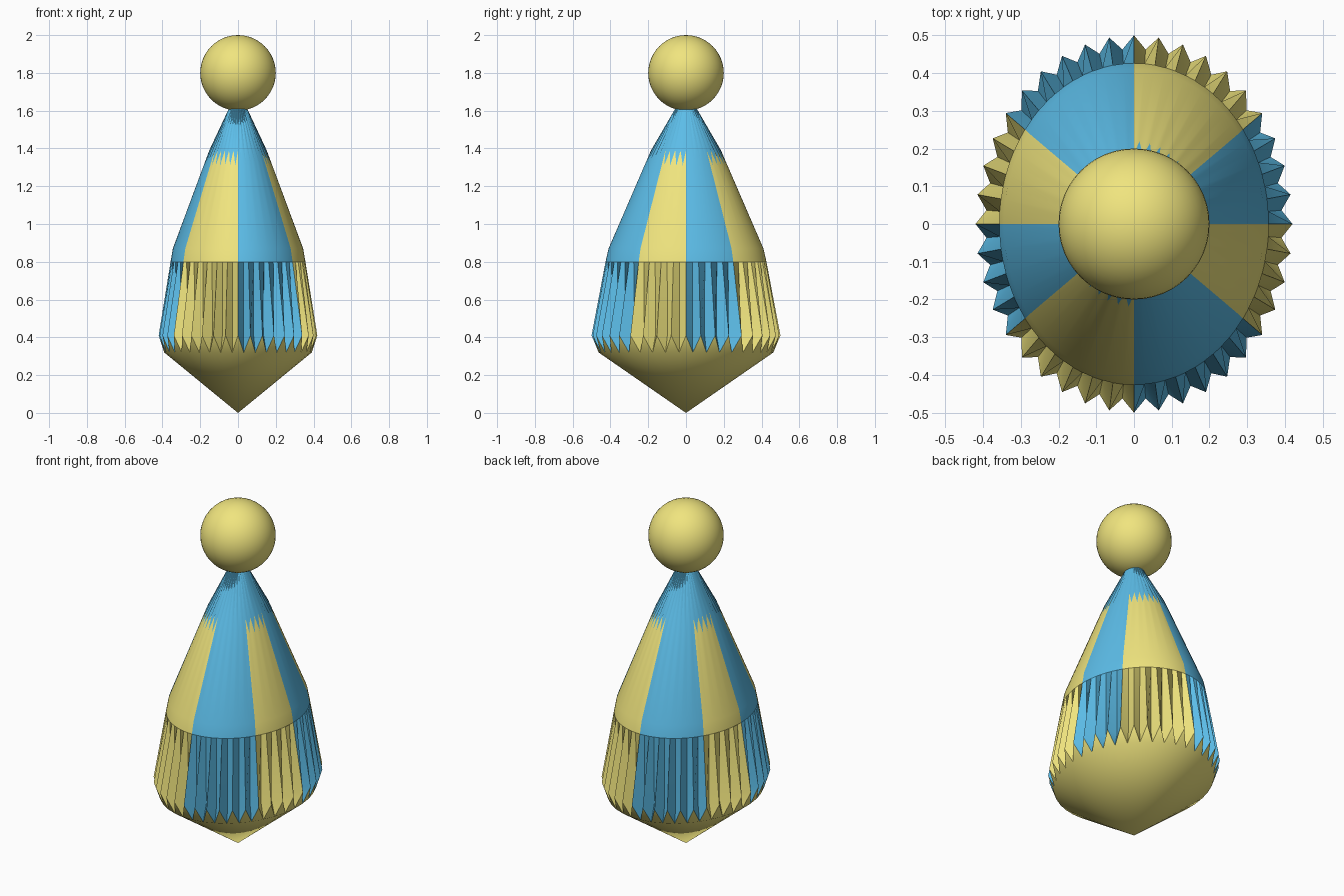
import bpy, bmesh
from math import sin, cos, pi, radians

if "Cube" in bpy.data.objects:
    bpy.data.objects.remove(bpy.data.objects["Cube"])

N = 40  # pleats around the body


def material(name, rgb):
    m = bpy.data.materials.new(name)
    m.diffuse_color = (*rgb, 1)
    m.use_nodes = True
    m.node_tree.nodes["Principled BSDF"].inputs["Base Color"].default_value = m.diffuse_color
    return m


yellow = material("pale_yellow", (0.87, 0.78, 0.21))
blue = material("sky_blue", (0.107, 0.508, 0.807))

# Colour panels, clockwise from +y: 6 yellow, 4 blue, 4 yellow, 6 blue, twice
panel = ([0] * 6 + [1] * 4 + [0] * 4 + [1] * 6) * 2

# Elliptical levels from the neck down: (rx, ry, z) for ridge and valley
levels = [
    ((0.035, 0.04, 1.64), (0.035, 0.04, 1.64)),    # neck
    ((0.152, 0.185, 1.39), (0.182, 0.22, 1.31)),   # zigzag collar
    ((0.345, 0.41, 0.87), (0.345, 0.41, 0.87)),    # shoulder
    ((0.357, 0.426, 0.80), (0.357, 0.426, 0.80)),  # pleats begin
    ((0.42, 0.50, 0.41), (0.355, 0.423, 0.41)),    # widest, deepest pleats
]

bm = bmesh.new()


def point(level, step):
    rx, ry, z = level
    t = step * pi / N
    return bm.verts.new((rx * sin(t), ry * cos(t), z))


def face(verts, colour):
    bm.faces.new(verts).material_index = colour


rings = [[point(pair[s % 2], s) for s in range(2 * N)] for pair in levels]
hem = [point((0.392, 0.464, 0.32), 2 * i + 1) for i in range(N)]
tip = bm.verts.new((0, 0, 0))

# Body walls: blue collar, then panels
for k in range(len(rings) - 1):
    a, b = rings[k], rings[k + 1]
    for s in range(2 * N):
        n = (s + 1) % (2 * N)
        face((a[s], a[n], b[n], b[s]), 1 if k == 0 else panel[s // 2])
face(rings[0], 1)

# Pleat bottoms, chamfers under the ridges and the base cone
low = rings[-1]
for i in range(N):
    ridge, valley, nxt = low[2 * i], low[2 * i + 1], low[(2 * i + 2) % (2 * N)]
    face((ridge, valley, hem[i]), panel[i])
    face((valley, nxt, hem[i]), panel[i])
    face((ridge, hem[i], hem[i - 1]), 0)
    face((hem[i - 1], hem[i], tip), 0)

bmesh.ops.recalc_face_normals(bm, faces=bm.faces[:])
mesh = bpy.data.meshes.new("pleated_body")
bm.to_mesh(mesh)
bm.free()
mesh.materials.append(yellow)
mesh.materials.append(blue)
body = bpy.data.objects.new("pleated_body", mesh)
bpy.context.collection.objects.link(body)
bpy.ops.object.select_all(action='DESELECT')
body.select_set(True)
bpy.context.view_layer.objects.active = body
bpy.ops.object.shade_smooth_by_angle(angle=radians(40))

# Ball on top
bpy.ops.mesh.primitive_uv_sphere_add(segments=48, ring_count=24, radius=0.2, location=(0, 0, 1.8))
ball = bpy.context.object
ball.name = "top_ball"
ball.data.materials.append(yellow)
bpy.ops.object.shade_smooth()
